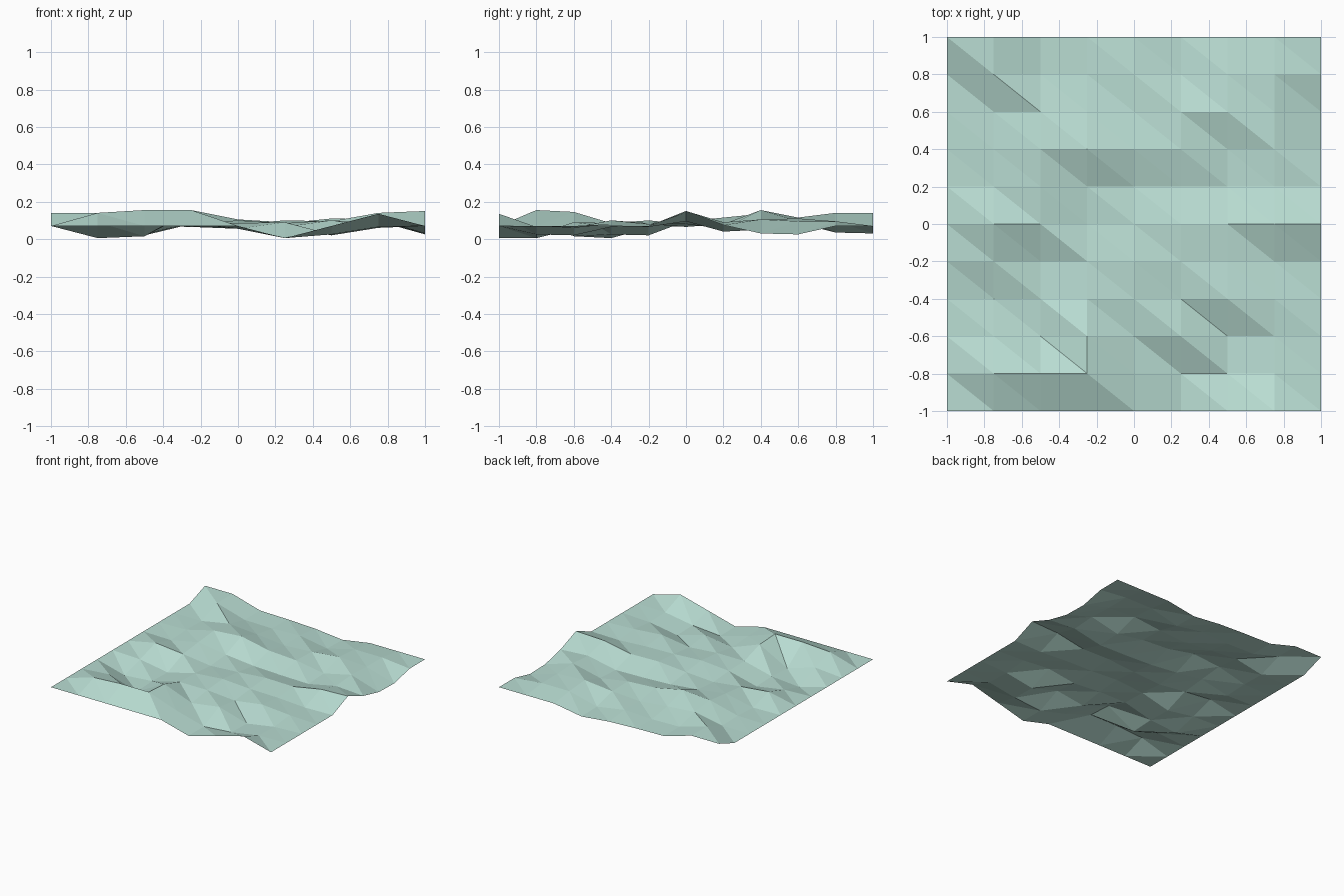
import bpy
import bmesh

# Height of the surface in hundredths, one row per step of y from front to back
HEIGHTS = [
    "7.5  7.5  7.5  7.5  7.5  1    7.5  14   7.5",
    "7.5  14.5 16   16   7.5  1    3    7    7.5",
    "7.5  9.5  2    15   6    9.5  2.5  6.5  7.5",
    "7.5  1    3    9    9    7    10.5 8.5  7.5",
    "7.5  6.5  2.5  8.5  10.5 9    8.5  7    7.5",
    "7.5  12.5 10   7    8.5  10.5 10   14.5 15.5",
    "7.5  7    12   8.5  6    5    4.5  9.5  8",
    "7.5  8    14   16   11   9.5  5.5  11   3.5",
    "7.5  7.5  12   10   7.5  9    11.5 10   3",
    "7.5  14.5 7.5  7    8    4    10   10   7.5",
    "14.5 14.5 7.5  7    6    3.5  7.5  7.5  7.5",
]
rows = [[float(h) / 100 for h in r.split()] for r in HEIGHTS]
NX, NY = len(rows[0]), len(rows)

# Faceted sheet: each cell is cut along the same diagonal
bm = bmesh.new()
grid = [[bm.verts.new((-1 + 2 * i / (NX - 1), -1 + 2 * j / (NY - 1), rows[j][i] - 0.004))
         for i in range(NX)] for j in range(NY)]
for j in range(NY - 1):
    for i in range(NX - 1):
        a, b = grid[j][i], grid[j][i + 1]
        c, d = grid[j + 1][i + 1], grid[j + 1][i]
        bm.faces.new((a, b, d))
        bm.faces.new((b, c, d))

mesh = bpy.data.meshes.new("water_surface")
bm.to_mesh(mesh)
bm.free()

water = bpy.data.materials.new("pale_sea_green")
water.diffuse_color = (0.49, 0.73, 0.655, 1)
mesh.materials.append(water)

surface = bpy.data.objects.new("water_surface", mesh)
bpy.context.collection.objects.link(surface)
